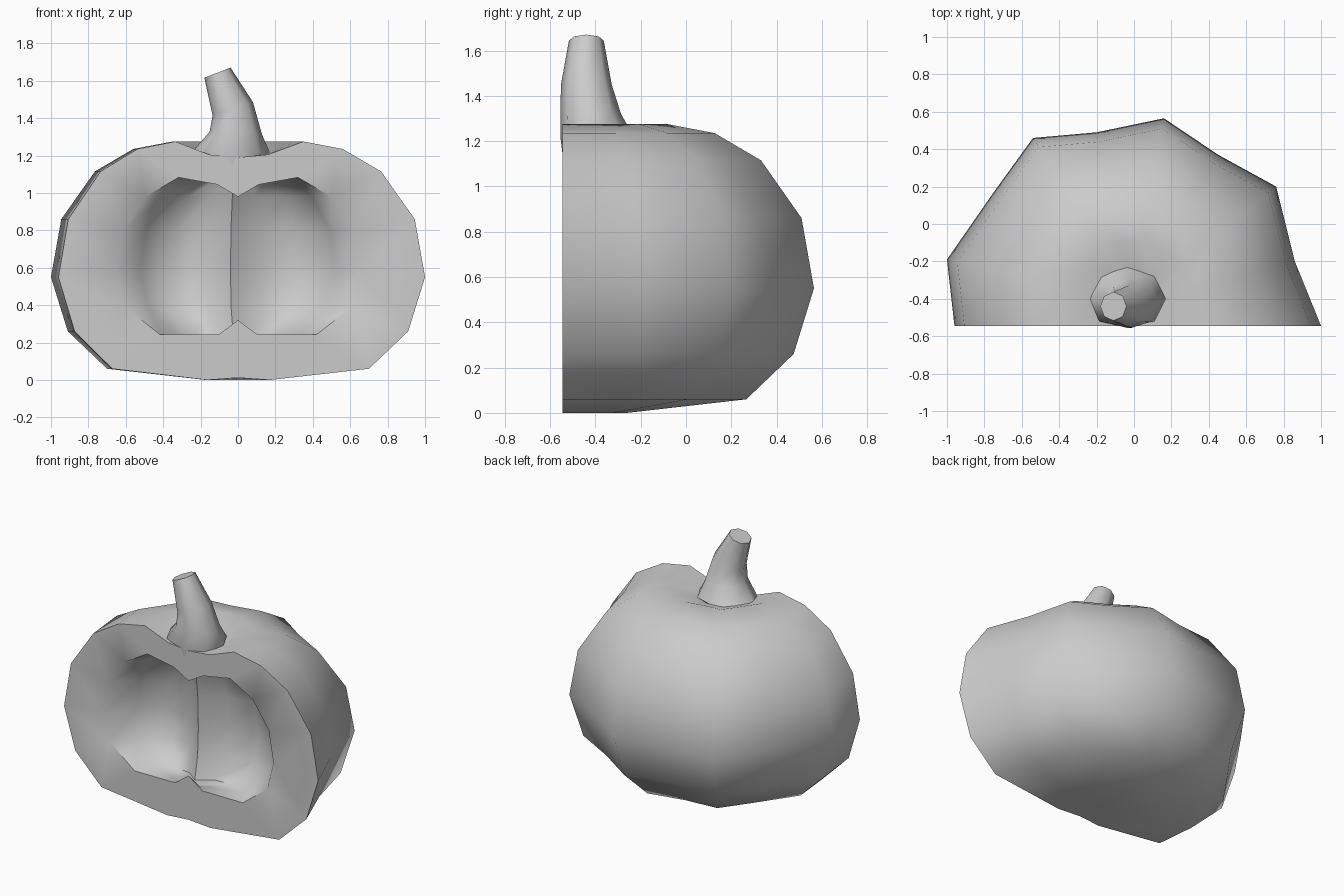
import bpy
import bmesh
import math

if "Cube" in bpy.data.objects:
    bpy.data.objects.remove(bpy.data.objects["Cube"], do_unlink=True)

CUT_Y = -0.545

grey = bpy.data.materials.new("plain grey")
grey.use_nodes = True
grey.diffuse_color = (0.6, 0.6, 0.6, 1)
grey.node_tree.nodes["Principled BSDF"].inputs["Base Color"].default_value = (0.6, 0.6, 0.6, 1)


def loft(bm, rings, closed):
    """Join rows of points with quads."""
    rows = [[bm.verts.new(p) for p in ring] for ring in rings]
    for a, b in zip(rows, rows[1:]):
        n = len(a)
        for i in range(n if closed else n - 1):
            j = (i + 1) % n
            bm.faces.new((a[i], a[j], b[j], b[i]))
    return rows


def finish(bm, name, angle):
    bmesh.ops.recalc_face_normals(bm, faces=bm.faces[:])
    mesh = bpy.data.meshes.new(name)
    bm.to_mesh(mesh)
    bm.free()
    mesh.materials.append(grey)
    obj = bpy.data.objects.new(name, mesh)
    bpy.context.collection.objects.link(obj)
    bpy.ops.object.select_all(action="DESELECT")
    obj.select_set(True)
    bpy.context.view_layer.objects.active = obj
    bpy.ops.object.shade_smooth_by_angle(angle=math.radians(angle))


def swept_shell(bm, plan, profile, axis_y):
    """Scale a half plan about an axis at each profile height; its ends stay on the cut."""
    rings = []
    for r, z in profile:
        rings.append([(x * r, CUT_Y if y == CUT_Y else axis_y + (y - axis_y) * r, z)
                      for x, y in plan])
    loft(bm, rings, False)


# Pumpkin half: rind, two-lobed hollow, and the flat cut wall between them
rind_plan = [(-0.96, CUT_Y), (-1, -0.19), (-0.75, 0.17), (-0.54, 0.46), (-0.2, 0.49),
             (0.16, 0.565), (0.45, 0.37), (0.76, 0.2), (0.86, -0.2), (1, CUT_Y)]
rind_profile = [(0, 0.012), (0.17, 0), (0.7, 0.06), (0.91, 0.26), (1, 0.55), (0.945, 0.86),
                (0.765, 1.115), (0.56, 1.235), (0.35, 1.275), (0.16, 1.205), (0, 1.19)]
hollow_plan = [(-0.65, CUT_Y), (-0.52, -0.37), (-0.35, -0.25), (-0.18, -0.27), (-0.04, -0.38),
               (0.12, -0.27), (0.33, -0.25), (0.52, -0.37), (0.655, CUT_Y)]
hollow_profile = [(0, 0.32), (0.16, 0.242), (0.64, 0.242), (0.93, 0.39), (1, 0.58),
                  (0.945, 0.8), (0.76, 0.98), (0.49, 1.083), (0.17, 1.045), (0, 0.98)]
bm = bmesh.new()
swept_shell(bm, rind_plan, rind_profile, -0.43)
swept_shell(bm, hollow_plan, hollow_profile, CUT_Y)
bmesh.ops.remove_doubles(bm, verts=bm.verts[:], dist=0.0005)
rim = [e for e in bm.edges if e.is_boundary]
bmesh.ops.triangle_fill(bm, use_beauty=True, use_dissolve=False, edges=rim, normal=(0, -1, 0))
finish(bm, "pumpkin_half", 60)

# Stem: leaning octagonal rings, with a flattened front that sinks into the cut wall
SIDES = 8
FRONT_Y = -0.555
stem_rings = [  # centre x, y, z, radius x, radius y, slope of the ring
    (-0.03, -0.44, 1.1, 0.14, 0.1, 0),
    (-0.038, -0.4, 1.22, 0.207, 0.17, 0),
    (-0.012, -0.425, 1.32, 0.14, 0.138, -0.05),
    (-0.028, -0.44, 1.45, 0.108, 0.112, 0.33),
    (-0.11, -0.44, 1.643, 0.07, 0.077, 0.39),
]
bm = bmesh.new()
rings = []
for cx, cy, cz, rx, ry, slope in stem_rings:
    ring = []
    for i in range(SIDES):
        a = math.tau * i / SIDES
        dx = rx * math.cos(a)
        ring.append((cx + dx, max(cy + ry * math.sin(a), FRONT_Y), cz + slope * dx))
    rings.append(ring)
rows = loft(bm, rings, True)
for end in (rows[0], rows[-1]):
    bm.faces.new(end)
finish(bm, "stem", 55)
